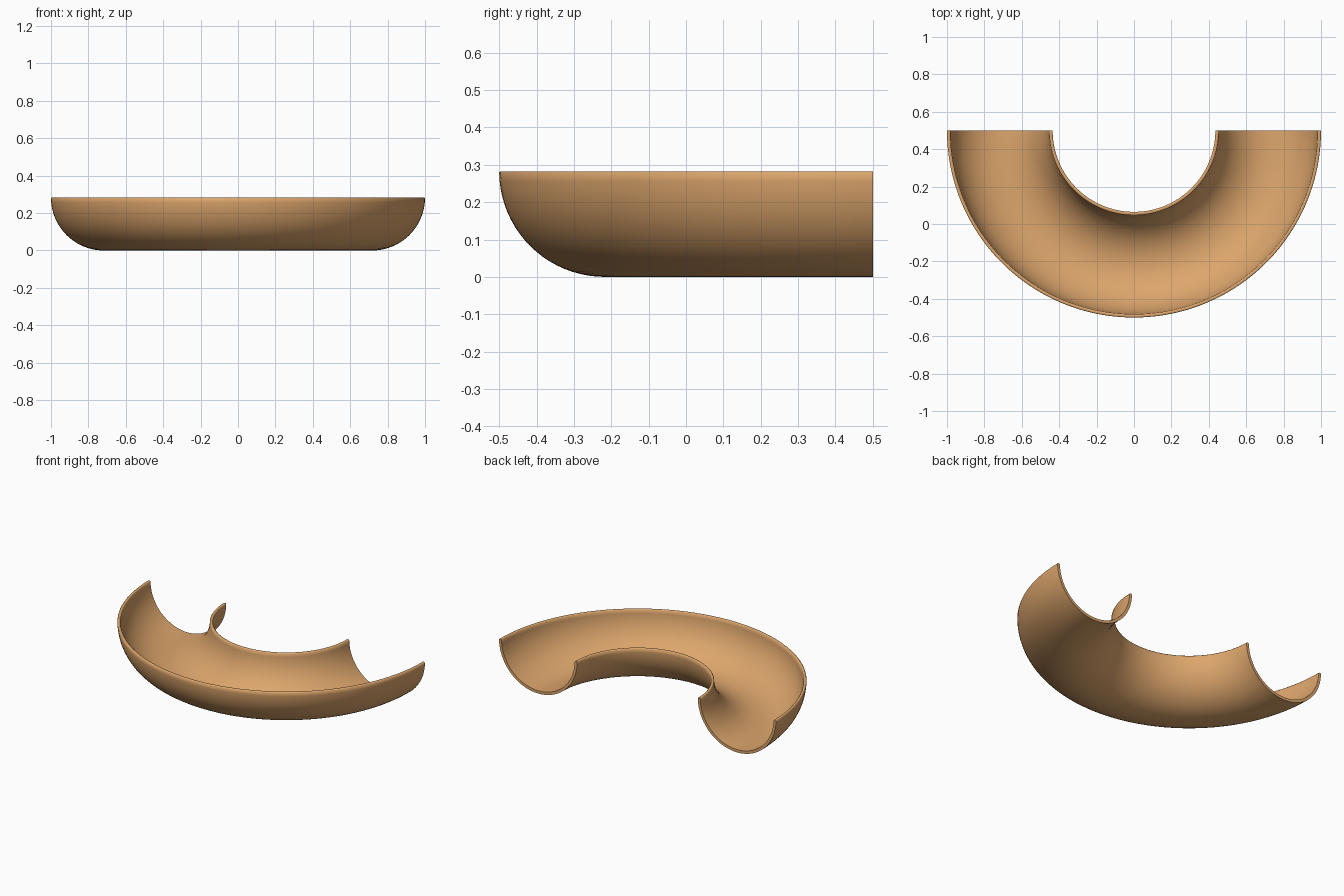
import bpy, bmesh
from math import sin, cos, pi, radians

if "Cube" in bpy.data.objects:
    bpy.data.objects.remove(bpy.data.objects["Cube"])

MID = 0.7175     # bend radius to the middle of the channel
R = 0.2825       # outer radius of the half-pipe
WALL = 0.018     # wall thickness
BEVEL = 0.004    # softened rim corners
SIDES, STEPS = 40, 96


def half_pipe_profile():
    """Closed (radial, z) section: outer arc, softened rim, inner arc, softened rim."""
    ri = R - WALL
    a_out, a_in = BEVEL / R, BEVEL / ri

    def arc(r, trim, rev):
        pts = []
        for i in range(SIDES + 1):
            a = pi + trim + (pi - 2 * trim) * i / SIDES
            pts.append((r * cos(a), R + r * sin(a)))
        return pts[::-1] if rev else pts

    outer, inner = arc(R, a_out, False), arc(ri, a_in, True)
    rim_r = [(R - BEVEL, R), (ri + BEVEL, R)]
    rim_l = [(-ri - BEVEL, R), (-R + BEVEL, R)]
    return outer + rim_r + inner + rim_l


# curved channel: the section swept through a half turn
bm = bmesh.new()
prof = half_pipe_profile()
rings = []
for s in range(STEPS + 1):
    a = pi + pi * s / STEPS
    rings.append([bm.verts.new(((MID + p) * cos(a), 0.5 + (MID + p) * sin(a), z))
                  for p, z in prof])
n = len(prof)
for r0, r1 in zip(rings, rings[1:]):
    for i in range(n):
        j = (i + 1) % n
        bm.faces.new((r0[i], r0[j], r1[j], r1[i]))

# end faces as quad strips between the outer and inner arcs
for ring in (rings[0], rings[-1]):
    half = n // 2
    for i in range(half - 1):
        k = n - 3 - i
        if i < SIDES:
            bm.faces.new((ring[i], ring[i + 1], ring[k - 1], ring[k]))
    bm.faces.new((ring[SIDES], ring[SIDES + 1], ring[SIDES + 2], ring[SIDES + 3]))
    bm.faces.new((ring[n - 3], ring[n - 2], ring[n - 1], ring[0]))
bmesh.ops.recalc_face_normals(bm, faces=bm.faces)

mesh = bpy.data.meshes.new("curved_channel")
bm.to_mesh(mesh)
bm.free()
channel = bpy.data.objects.new("curved_channel", mesh)
bpy.context.collection.objects.link(channel)

mat = bpy.data.materials.new("warm_wood")
mat.diffuse_color = (0.72, 0.38, 0.15, 1)
mat.use_nodes = True
mat.node_tree.nodes["Principled BSDF"].inputs["Base Color"].default_value = mat.diffuse_color
mesh.materials.append(mat)

bpy.context.view_layer.objects.active = channel
channel.select_set(True)
bpy.ops.object.shade_smooth_by_angle(angle=radians(50))
